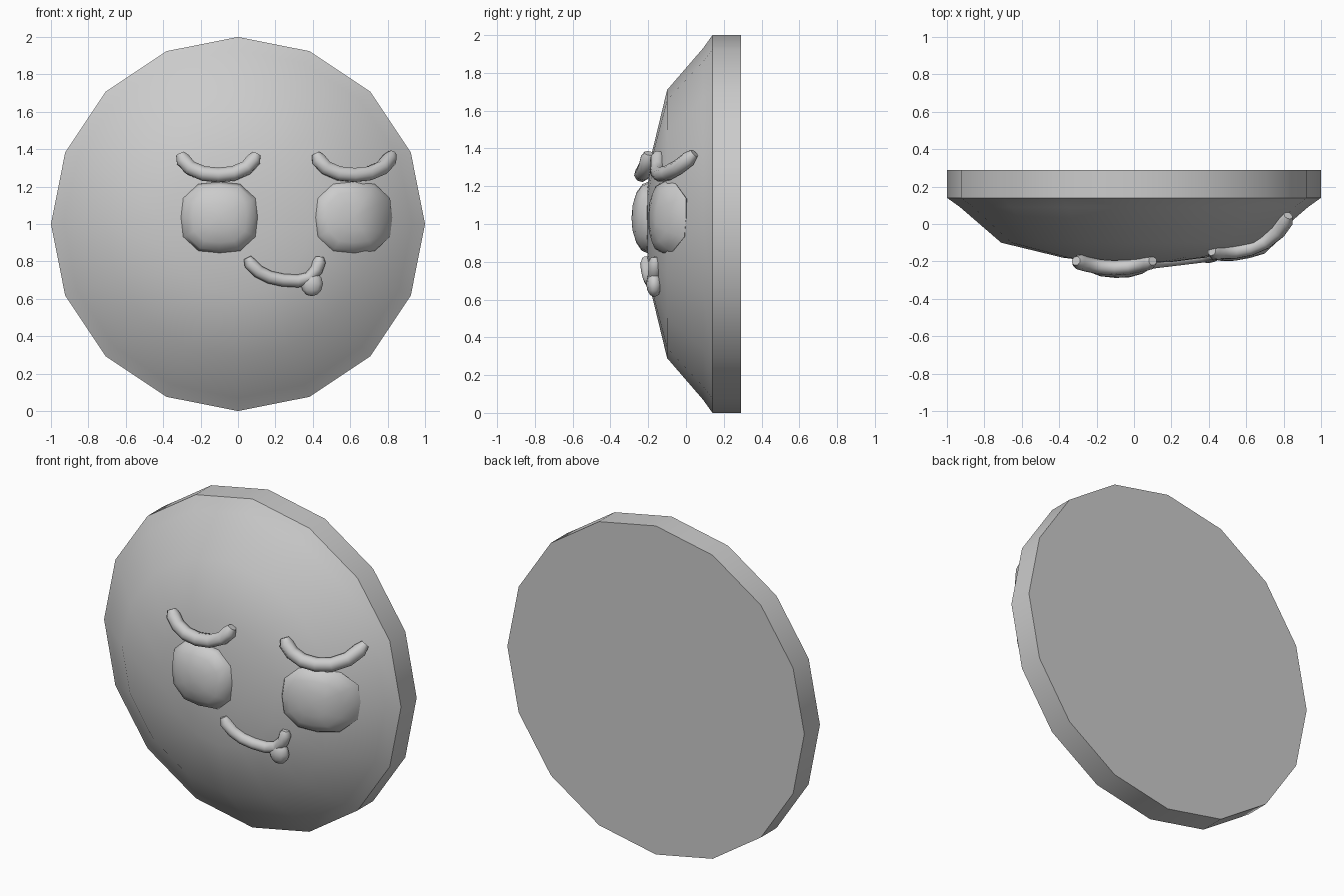
import bpy, bmesh, math
from math import sin, cos, pi, radians

if "Cube" in bpy.data.objects:
    bpy.data.objects.remove(bpy.data.objects["Cube"])

# Dome profile: (radius, y) from the middle of the face out to the rim
PROFILE = [(0, -0.21), (0.20, -0.203), (0.38, -0.18), (0.71, -0.10),
           (0.93, 0.09), (1.0, 0.14)]


def dome_y(x, z):
    r = math.hypot(x, z - 1)
    for (r0, y0), (r1, y1) in zip(PROFILE, PROFILE[1:]):
        if r <= r1:
            return y0 + (y1 - y0) * (r - r0) / (r1 - r0)
    return PROFILE[-1][1]


def finish(obj, angle):
    bpy.ops.object.select_all(action='DESELECT')
    obj.select_set(True)
    bpy.context.view_layer.objects.active = obj
    bpy.ops.object.shade_smooth_by_angle(angle=radians(angle))


def mesh_object(name, bm, angle):
    bmesh.ops.recalc_face_normals(bm, faces=bm.faces)
    me = bpy.data.meshes.new(name)
    bm.to_mesh(me)
    bm.free()
    obj = bpy.data.objects.new(name, me)
    bpy.context.collection.objects.link(obj)
    finish(obj, angle)
    return obj


def disc_body(sides=16):
    bm = bmesh.new()
    tip = bm.verts.new((0, PROFILE[0][1], 1))
    rings = []
    for r, y in PROFILE[1:] + [(1.0, 0.29)]:
        rings.append([bm.verts.new((r * sin(2 * pi * i / sides), y,
                                    1 + r * cos(2 * pi * i / sides)))
                      for i in range(sides)])
    for i in range(sides):
        j = (i + 1) % sides
        bm.faces.new((tip, rings[0][i], rings[0][j]))
        for a, b in zip(rings, rings[1:]):
            bm.faces.new((a[i], b[i], b[j], a[j]))
    bm.faces.new(rings[-1])
    return mesh_object("face_disc", bm, 36)


def eye(name, cx, cz, rx, rz, thick):
    # Flattened pad that follows the dome
    bm = bmesh.new()
    bmesh.ops.create_uvsphere(bm, u_segments=12, v_segments=8, radius=1)
    for v in bm.verts:
        a, b, d = v.co.x, v.co.y, v.co.z
        # push towards a rounded square outline
        s = 1 + 0.10 * abs(sin(2 * math.atan2(b, a)))
        x, z = cx + a * rx * s, cz + b * rz * s
        v.co = (x, dome_y(x, z) - d * thick, z)
    return mesh_object(name, bm, 50)


def tube(name, points, radius):
    # Round strand with slightly swollen, rounded ends
    cu = bpy.data.curves.new(name, 'CURVE')
    cu.dimensions = '3D'
    cu.bevel_depth = radius
    cu.bevel_resolution = 2
    cu.use_fill_caps = True
    sp = cu.splines.new('POLY')
    sp.points.add(len(points) - 1)
    for i, (p, co) in enumerate(zip(sp.points, points)):
        p.co = (*co, 1)
        k = min(i, len(points) - 1 - i)
        p.radius = (0.6, 1.0)[k] if k < 2 else 0.98
    obj = bpy.data.objects.new(name, cu)
    bpy.context.collection.objects.link(obj)
    bpy.ops.object.select_all(action='DESELECT')
    obj.select_set(True)
    bpy.context.view_layer.objects.active = obj
    bpy.ops.object.convert(target='MESH')
    finish(bpy.context.object, 50)


disc_body()

# Eyes
eye("eye_left", -0.10, 1.035, 0.205, 0.19, 0.082)
eye("eye_right", 0.62, 1.035, 0.205, 0.19, 0.06)

# Drooping lids: the same U shape laid on the dome at each eye
U = [(-0.205, 1.375), (-0.19, 1.345), (-0.15, 1.30), (-0.08, 1.27), (0, 1.262),
     (0.08, 1.27), (0.15, 1.30), (0.19, 1.345), (0.205, 1.375)]
tube("lid_left", [(-0.105 + u, -0.235 + 0.9 * u * u, z) for u, z in U], 0.041)
RIGHT_Y = [-0.145, -0.15, -0.15, -0.148, -0.132, -0.098, -0.043, 0.015, 0.045]
tube("lid_right", [(0.62 + u, y, z) for (u, z), y in zip(U, RIGHT_Y)], 0.041)

# Mouth and small tongue
M = [(0.05, 0.82), (0.065, 0.79), (0.11, 0.745), (0.17, 0.715), (0.24, 0.70),
     (0.32, 0.695), (0.38, 0.71), (0.42, 0.755), (0.435, 0.80), (0.437, 0.825)]
tube("mouth", [(x, -0.21 + 0.12 * (x - 0.05), z) for x, z in M], 0.035)
bm = bmesh.new()
bmesh.ops.create_uvsphere(bm, u_segments=10, v_segments=6, radius=1)
for v in bm.verts:
    x, y, z = v.co
    v.co = (0.395 + 0.062 * x, -0.168 + 0.042 * y, 0.68 + 0.066 * z)
mesh_object("tongue", bm, 50)
